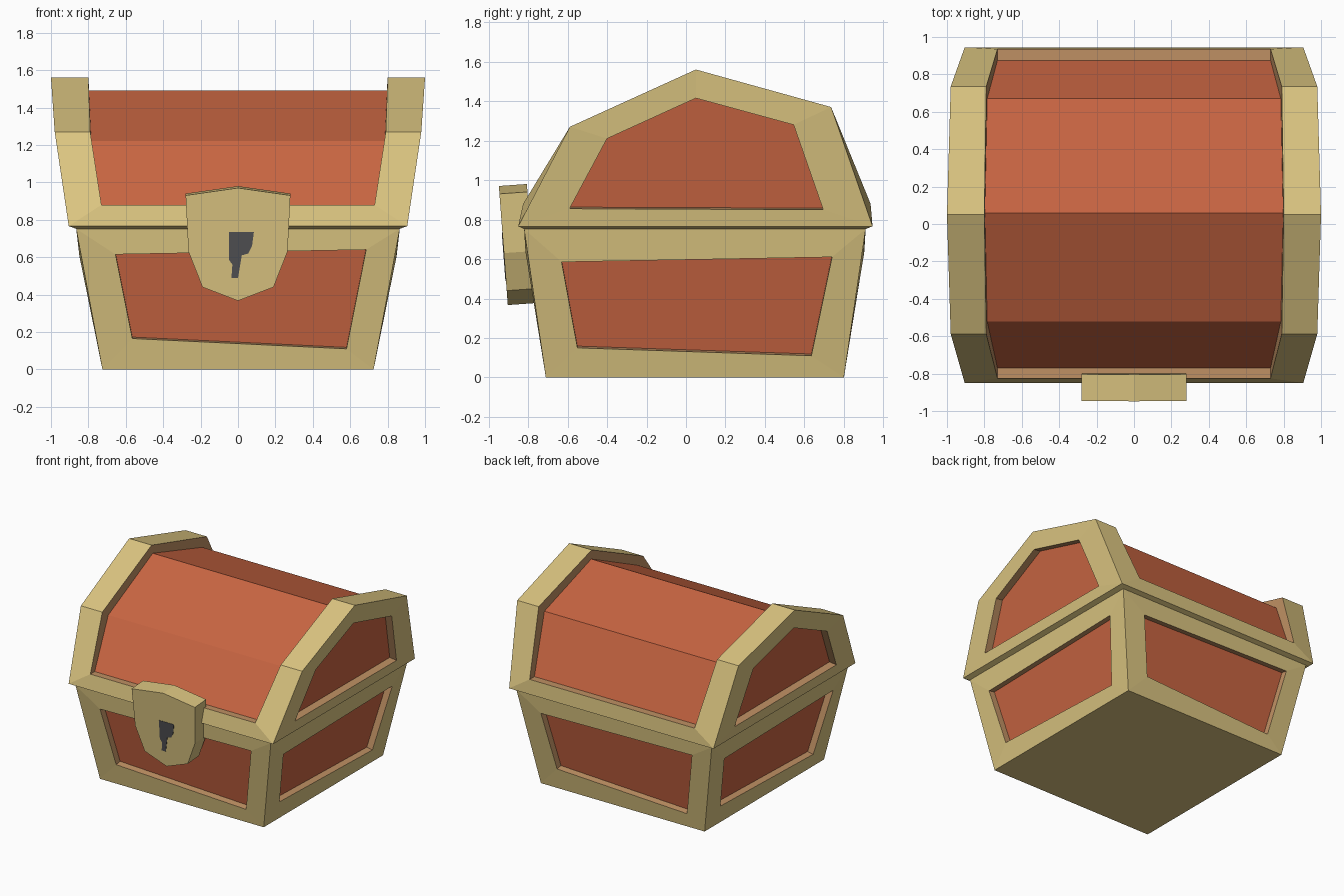
import bpy, bmesh
from mathutils import Vector

if "Cube" in bpy.data.objects:
    bpy.data.objects.remove(bpy.data.objects["Cube"])


def material(name, rgb):
    m = bpy.data.materials.new(name)
    m.diffuse_color = (*rgb, 1)
    m.use_nodes = True
    m.node_tree.nodes["Principled BSDF"].inputs["Base Color"].default_value = m.diffuse_color
    return m


MATS = [material("gold trim", (0.70, 0.55, 0.215)),
        material("orange wood", (0.58, 0.13, 0.054)),
        material("tan recess edge", (0.52, 0.28, 0.125)),
        material("dark keyhole", (0.08, 0.08, 0.085))]
GOLD, WOOD, TAN, DARK = range(4)


def face(bm, pts, mat):
    f = bm.faces.new([bm.verts.new(p) for p in pts])
    f.material_index = mat


def strip(bm, a, b, mat, closed=True):
    """Quads joining two equal point rows."""
    n = len(a)
    for i in range(n if closed else n - 1):
        j = (i + 1) % n
        face(bm, [a[i], a[j], b[j], b[i]], mat)


def panel(bm, outer, inner, inward):
    """Gold border, tan recess walls, sunken wood panel."""
    deep = [Vector(p) + Vector(inward) for p in inner]
    strip(bm, outer, inner, GOLD)
    strip(bm, inner, deep, TAN)
    face(bm, deep, WOOD)


def finish(bm, name):
    bmesh.ops.remove_doubles(bm, verts=bm.verts, dist=1e-4)
    bmesh.ops.recalc_face_normals(bm, faces=bm.faces)
    me = bpy.data.meshes.new(name)
    bm.to_mesh(me)
    bm.free()
    for m in MATS:
        me.materials.append(m)
    ob = bpy.data.objects.new(name, me)
    bpy.context.collection.objects.link(ob)
    return ob


CY, TOP = 0.045, 0.752           # depth centre of the box, box top height


def hx(z):
    return 0.725 + 0.14 * z / TOP


def hy(z):
    return 0.755 + 0.11 * z / TOP


# ---- chest body: four recessed sides, top half-turn symmetric
bm = bmesh.new()
front_hole = [(-0.565, 0.165), (0.58, 0.11), (0.685, 0.64), (-0.655, 0.615)]
side_hole = [(-0.55, 0.15), (0.635, 0.11), (0.74, 0.61), (-0.63, 0.585)]
for s in (1, -1):
    def turn(x, y, z):
        return (s * x, CY + s * y, z)
    bulge = lambda z: 0.01 if z > 0.4 else 0
    corners = ((-1, 0), (1, 0), (1, TOP), (-1, TOP))
    panel(bm, [turn(k * hx(z), -hy(z), z) for k, z in corners],
          [turn(x, -hy(z) - bulge(z), z) for x, z in front_hole], (0, s * 0.05, 0.008))
    panel(bm, [turn(hx(z), k * hy(z), z) for k, z in corners],
          [turn(hx(z) + bulge(z), y - CY, z) for y, z in side_hole], (-s * 0.05, 0, 0.009))
sq = ((-1, -1), (1, -1), (1, 1), (-1, 1))
for z in (0, TOP):
    face(bm, [(a * hx(z), CY + b * hy(z), z) for a, b in sq], GOLD)
finish(bm, "chest_body")

# ---- lid: profiles are (x half width, y, z) from front to back
bm = bmesh.new()
rim = [(0.905, -0.85, 0.766), (0.98, -0.588, 1.27), (1.0, 0.05, 1.56),
       (0.98, 0.735, 1.37), (0.905, 0.945, 0.766)]
opening = [(0.73, -0.825, 0.88), (0.79, -0.588, 1.27), (0.80, 0.05, 1.56),
           (0.79, 0.735, 1.37), (0.73, 0.935, 0.88)]
barrel = [(0.73, -0.77, 0.88), (0.785, -0.52, 1.222), (0.797, 0.06, 1.492),
          (0.785, 0.67, 1.31), (0.73, 0.875, 0.88)]
end_hole = [(-0.59, 0.855), (-0.40, 1.21), (0.05, 1.415), (0.545, 1.28), (0.695, 0.85)]


def end_x(z):
    return 0.905 + 0.147 * (min(z, 1.27) - 0.766) + 0.069 * max(z - 1.27, 0)


def side(row, s):
    return [(s * x, y, z) for x, y, z in row]


for s in (1, -1):
    strip(bm, side(rim, s), side(opening, s), GOLD, False)
    strip(bm, side(opening, s), side(barrel, s), TAN, False)
    panel(bm, side(rim, s), [(s * end_x(z), y, z) for y, z in end_hole],
          (-s * 0.06, 0, 0.008))
strip(bm, side(barrel, 1), side(barrel, -1), WOOD, False)
for i in (0, 4):                 # front and back edge strips with ledges
    for a, b, m in ((rim, opening, GOLD), (opening, barrel, TAN)):
        strip(bm, [side(a, 1)[i], side(a, -1)[i]], [side(b, 1)[i], side(b, -1)[i]], m, False)
under = [(a * hx(TOP), CY + b * hy(TOP), TOP) for a, b in sq]
edge = [(a * 0.905, -0.85 if b < 0 else 0.945, 0.766) for a, b in sq]
strip(bm, edge, under, GOLD)     # sloped underside lip
face(bm, under, GOLD)
finish(bm, "chest_lid")


# ---- shield lock leaning with the chest front
def lock_y(z):
    return -0.948 + 0.075 * (0.97 - z)


def plate(name, outline, offset, depth, rise, mat):
    bm = bmesh.new()
    a = [(x, lock_y(z) + offset, z) for x, z in outline]
    b = [(x, y + depth, z + rise) for x, y, z in a]
    strip(bm, a, b, mat)
    face(bm, a, mat)
    face(bm, b, mat)
    finish(bm, name)


half = [(0.28, 0.93), (0.265, 0.63), (0.19, 0.44)]
shield = [(0, 0.97)] + half + [(0, 0.367)] + [(-x, z) for x, z in reversed(half)]
plate("shield_lock", shield, 0, 0.142, 0.01, GOLD)
keyhole = [(-0.047, 0.735), (0.085, 0.735), (0.075, 0.66), (0.055, 0.62), (0.02, 0.61),
           (0.0, 0.49), (-0.035, 0.49), (-0.03, 0.56), (-0.047, 0.585)]
plate("keyhole", keyhole, -0.003, 0.006, 0, DARK)
